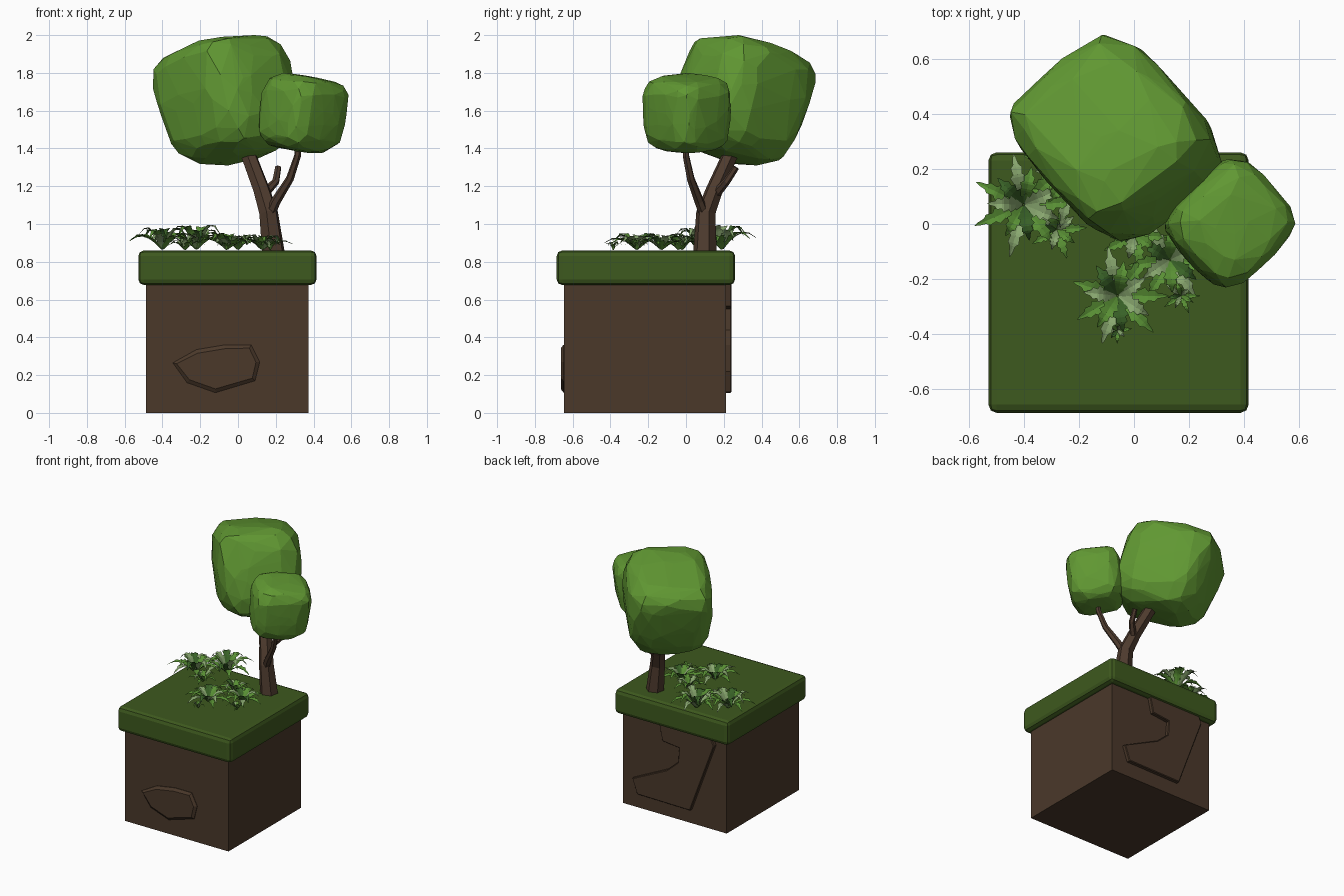
import bpy, bmesh, math, random
from mathutils import Vector, Euler

random.seed(4)
if "Cube" in bpy.data.objects:
    bpy.data.objects.remove(bpy.data.objects["Cube"], do_unlink=True)


def material(name, rgb):
    m = bpy.data.materials.new(name)
    m.use_nodes = True
    m.diffuse_color = (*rgb, 1)
    m.node_tree.nodes["Principled BSDF"].inputs["Base Color"].default_value = (*rgb, 1)
    return m


soil = material("soil brown", (0.069, 0.04, 0.023))
bark = material("bark brown", (0.075, 0.043, 0.027))
turf = material("turf green", (0.048, 0.1, 0.013))
foliage = material("foliage green", (0.117, 0.31, 0.032))
leaf_green = material("leaf green", (0.1, 0.28, 0.035))
leaf_pale = material("pale leaf green", (0.25, 0.39, 0.16))
leaf_dark = material("dark leaf green", (0.04, 0.12, 0.02))


def add_object(name, bm, *mats):
    mesh = bpy.data.meshes.new(name)
    bm.to_mesh(mesh)
    bm.free()
    for m in mats:
        mesh.materials.append(m)
    bpy.context.collection.objects.link(bpy.data.objects.new(name, mesh))


def finish(name, bm, mat):
    bmesh.ops.recalc_face_normals(bm, faces=bm.faces)
    add_object(name, bm, mat)


def box(name, lo, hi, mat, bevel=0):
    bm = bmesh.new()
    bmesh.ops.create_cube(bm, size=1)
    for v in bm.verts:
        v.co = Vector([a + (b - a) * (c + 0.5) for a, b, c in zip(lo, hi, v.co)])
    if bevel:
        bmesh.ops.bevel(bm, geom=bm.edges[:], offset=bevel, segments=2,
                        profile=0.5, affect="EDGES")
    finish(name, bm, mat)


# Raised stone slab on a wall of the block: outline in x and z, sloped rim
def slab(name, outline, y, depth, rim, rim_depth):
    bm = bmesh.new()
    face = bm.faces.new([bm.verts.new((x, y, z)) for x, z in outline])
    face.normal_update()
    if face.normal.y * depth < 0:
        face.normal_flip()
    top = bmesh.ops.extrude_face_region(bm, geom=[face])["geom"]
    for v in [g for g in top if isinstance(g, bmesh.types.BMVert)]:
        v.co.y += depth
    cap = [g for g in top if isinstance(g, bmesh.types.BMFace)]
    bm.normal_update()
    bmesh.ops.inset_region(bm, faces=cap, thickness=rim, depth=rim_depth)
    finish(name, bm, soil)


# Tapered six-sided limb along a path of (x, y, z, radius)
def limb(name, path):
    cu = bpy.data.curves.new(name, "CURVE")
    cu.dimensions = "3D"
    cu.bevel_depth = 1
    cu.bevel_resolution = 1
    cu.use_fill_caps = True
    sp = cu.splines.new("POLY")
    sp.points.add(len(path) - 1)
    for p, (x, y, z, r) in zip(sp.points, path):
        p.co = (x, y, z, 1)
        p.radius = r
    sp.use_smooth = False
    tmp = bpy.data.objects.new(name + "_path", cu)
    bpy.context.collection.objects.link(tmp)
    bpy.context.view_layer.update()
    deps = bpy.context.evaluated_depsgraph_get()
    mesh = bpy.data.meshes.new_from_object(tmp.evaluated_get(deps))
    bpy.data.objects.remove(tmp, do_unlink=True)
    bpy.data.curves.remove(cu)
    mesh.name = name
    mesh.materials.clear()
    mesh.materials.append(bark)
    bpy.context.collection.objects.link(bpy.data.objects.new(name, mesh))


# Faceted rounded-cube crown, turned and placed within its bounds
def crown(name, lo, hi, size, turn, taper, power):
    bm = bmesh.new()
    bmesh.ops.create_cube(bm, size=2)
    bmesh.ops.subdivide_edges(bm, edges=bm.edges[:], cuts=4, use_grid_fill=True)
    rot = Euler([math.radians(a) for a in turn]).to_matrix()
    pts = []
    for v in bm.verts:
        d = v.co + Vector([random.uniform(-0.14, 0.14) for _ in range(3)])
        d /= sum(abs(c) ** power for c in d) ** (1 / power)
        d *= random.uniform(0.97, 1.0)
        k = 1 - taper * (1 - d.z) / 2
        pts.append(rot @ Vector((d.x * size[0] * k, d.y * size[1] * k, d.z * size[2])))
    bm.free()
    mn = [min(p[i] for p in pts) for i in range(3)]
    mx = [max(p[i] for p in pts) for i in range(3)]
    bm = bmesh.new()
    for p in pts:
        bm.verts.new([lo[i] + (hi[i] - lo[i]) * (p[i] - mn[i]) / (mx[i] - mn[i])
                      for i in range(3)])
    hull = bmesh.ops.convex_hull(bm, input=bm.verts[:])
    loose = [g for g in hull["geom_interior"] if isinstance(g, bmesh.types.BMVert)]
    bmesh.ops.delete(bm, geom=loose, context="VERTS")
    finish(name, bm, foliage)


# Rosette of arching, saw-edged leaves, long and short in turn
def plant(name, x, y, reach, height, count, width, ground=0.86, teeth=5):
    bm = bmesh.new()
    for i in range(count):
        ang = math.tau * i / count + random.uniform(-0.15, 0.15)
        out = Vector((math.cos(ang), math.sin(ang), 0))
        side = Vector((-out.y, out.x, 0))
        length = reach * (1.0, 0.72)[i % 2] * random.uniform(0.88, 1.0)
        rise = height * (0.75, 1.0)[i % 2] * random.uniform(0.75, 1.0)
        shade = (0, 1, 0, 0, 1, 2)[i % 6]
        rows = []
        for j in range(2 * teeth):
            # each tooth swells outward, then steps back toward the vein
            t = (j // 2 + (0.15 if j % 2 == 0 else 0.85)) / teeth
            w = width * math.sin(math.pi * (0.12 + 0.84 * t)) * (1.0 if j % 2 else 0.62)
            mid = Vector((x, y, ground)) + out * length * t
            mid.z += rise * math.sin(math.pi * 0.75 * t)
            lift = Vector((0, 0, w * 0.3))
            rows.append([bm.verts.new(p) for p in
                         (mid - side * w + lift, mid, mid + side * w + lift)])
        for a, b in zip(rows, rows[1:]):
            for k in (0, 1):
                bm.faces.new((a[k], a[k + 1], b[k + 1], b[k])).material_index = shade
        tip = Vector((x, y, ground + rise * 0.62)) + out * length * 1.06
        end = bm.verts.new(tip)
        for k in (0, 1):
            bm.faces.new((rows[-1][k], rows[-1][k + 1], end)).material_index = shade
    for f in bm.faces:
        f.normal_update()
        if f.normal.z < 0:
            f.normal_flip()
    add_object(name, bm, leaf_green, leaf_pale, leaf_dark)


# Ground block
box("soil_block", (-0.487, -0.645, 0), (0.373, 0.213, 0.72), soil)
box("turf_slab", (-0.528, -0.685, 0.677), (0.416, 0.26, 0.86), turf, 0.03)
slab("front_stone", [(-0.345, 0.265), (-0.22, 0.335), (-0.07, 0.36), (0.07, 0.36),
                     (0.115, 0.27), (0.09, 0.17), (-0.12, 0.107), (-0.27, 0.16)],
     -0.643, -0.006, 0.02, 0.014)
slab("back_stone", [(0.28, 0.22), (0.24, 0.11), (-0.2, 0.105), (-0.4, 0.64),
                    (-0.37, 0.7), (0.06, 0.7), (0.03, 0.565), (-0.11, 0.55),
                    (-0.1, 0.44), (-0.01, 0.36)],
     0.211, 0.024, 0.006, 0.005)

# Tree
limb("trunk", [(0.188, 0.1, 0.84, 0.064), (0.162, 0.105, 1.06, 0.052),
               (0.125, 0.15, 1.18, 0.046), (0.05, 0.24, 1.38, 0.042),
               (0.02, 0.28, 1.46, 0.038)])
limb("right_branch", [(0.165, 0.1, 1.04, 0.028), (0.2, 0.07, 1.12, 0.026),
                      (0.275, 0.025, 1.24, 0.021), (0.315, 0, 1.36, 0.018),
                      (0.325, 0, 1.46, 0.016)])
limb("twig", [(0.13, 0.15, 1.15, 0.026), (0.2, 0.215, 1.225, 0.02),
              (0.213, 0.265, 1.3, 0.017)])
crown("large_crown", (-0.45, -0.062, 1.31), (0.32, 0.685, 2.0),
      (0.33, 0.3, 0.34), (0, -17, -50), 0.14, 4)
crown("small_crown", (0.112, -0.23, 1.375), (0.585, 0.235, 1.8),
      (0.2, 0.19, 0.2), (6, 6, 43), 0.06, 4)

# Plants
plant("left_fern", -0.4, 0.07, 0.19, 0.12, 14, 0.031)
plant("back_fern", -0.22, 0.19, 0.2, 0.13, 14, 0.031)
plant("front_fern", -0.06, -0.26, 0.18, 0.09, 14, 0.032)
plant("right_fern", 0.13, -0.13, 0.16, 0.08, 12, 0.03)
plant("middle_fern", 0.0, -0.04, 0.13, 0.08, 10, 0.025)
plant("left_sprout", -0.28, -0.02, 0.11, 0.07, 10, 0.02)
plant("right_sprout", 0.17, -0.26, 0.07, 0.06, 10, 0.011)
plant("front_sprout", -0.06, -0.385, 0.05, 0.05, 8, 0.01)
